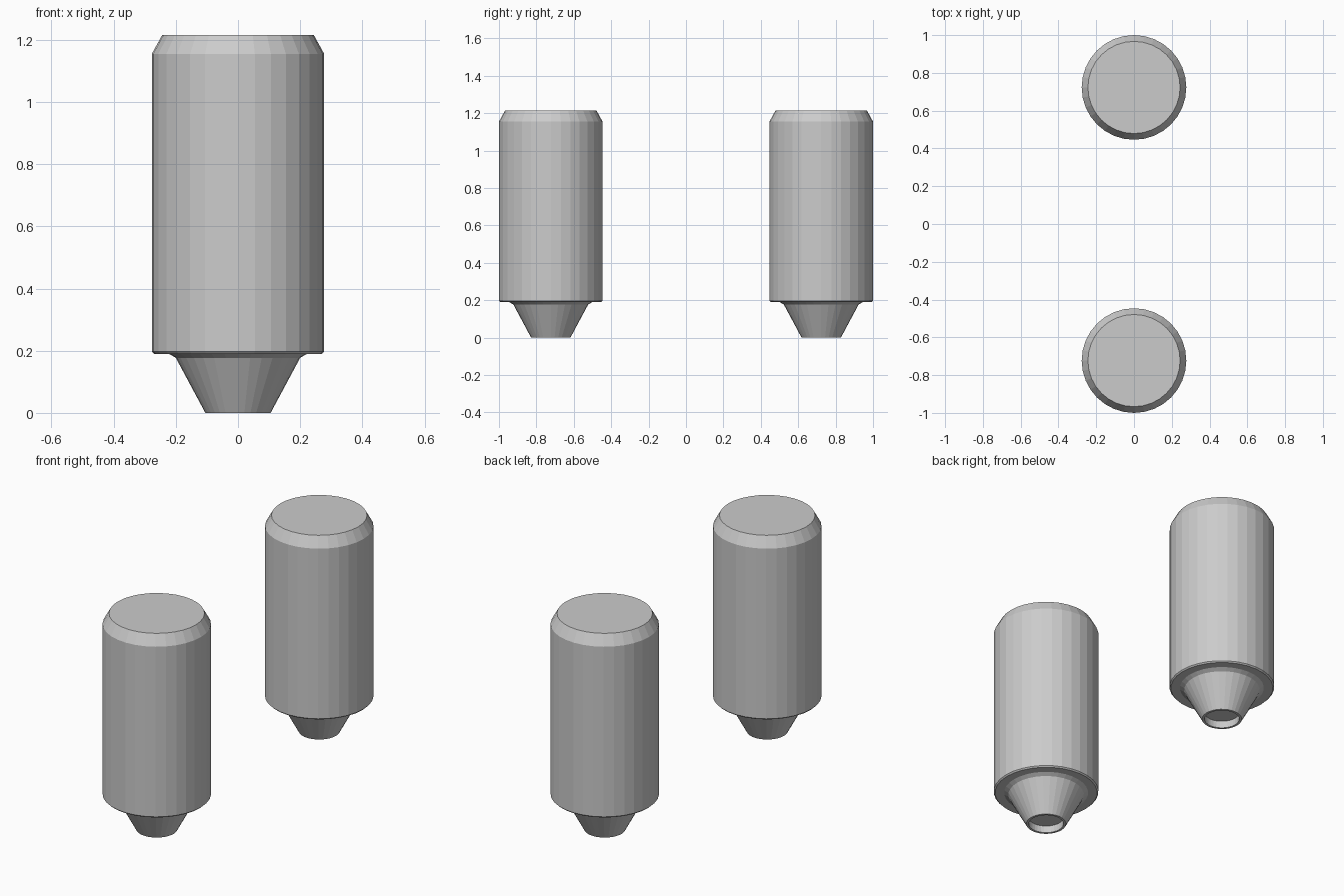
import bpy, bmesh, math

if "Cube" in bpy.data.objects:
    bpy.data.objects.remove(bpy.data.objects["Cube"])

SIDES = 32
# (radius, z) profile from the shallow socket, round the outside, to the top
PROFILE = [
    (0.092, 0.04), (0.092, 0.0),      # socket in the tip
    (0.105, 0.0), (0.20, 0.177),      # tapered tip
    (0.222, 0.19), (0.27, 0.19),      # flared collar and underside ledge
    (0.277, 0.197), (0.277, 1.155),   # main barrel
    (0.244, 1.215),                   # top chamfer
]


def lathe_mesh(name, profile):
    bm = bmesh.new()
    rings = []
    for r, z in profile:
        rings.append([bm.verts.new((r * math.cos(2 * math.pi * i / SIDES),
                                    r * math.sin(2 * math.pi * i / SIDES), z))
                      for i in range(SIDES)])
    for a, b in zip(rings, rings[1:]):
        for i in range(SIDES):
            j = (i + 1) % SIDES
            bm.faces.new((a[i], a[j], b[j], b[i]))
    # socket ceiling and top cap
    bm.faces.new(rings[0][::-1])
    bm.faces.new(rings[-1])
    bmesh.ops.recalc_face_normals(bm, faces=bm.faces[:])
    mesh = bpy.data.meshes.new(name)
    bm.to_mesh(mesh)
    bm.free()
    return mesh


# matching pair of pegs, one at the front and one at the back
peg_mesh = lathe_mesh("peg", PROFILE)
for name, y in (("front_peg", -0.723), ("back_peg", 0.723)):
    peg = bpy.data.objects.new(name, peg_mesh)
    peg.location.y = y
    bpy.context.collection.objects.link(peg)
